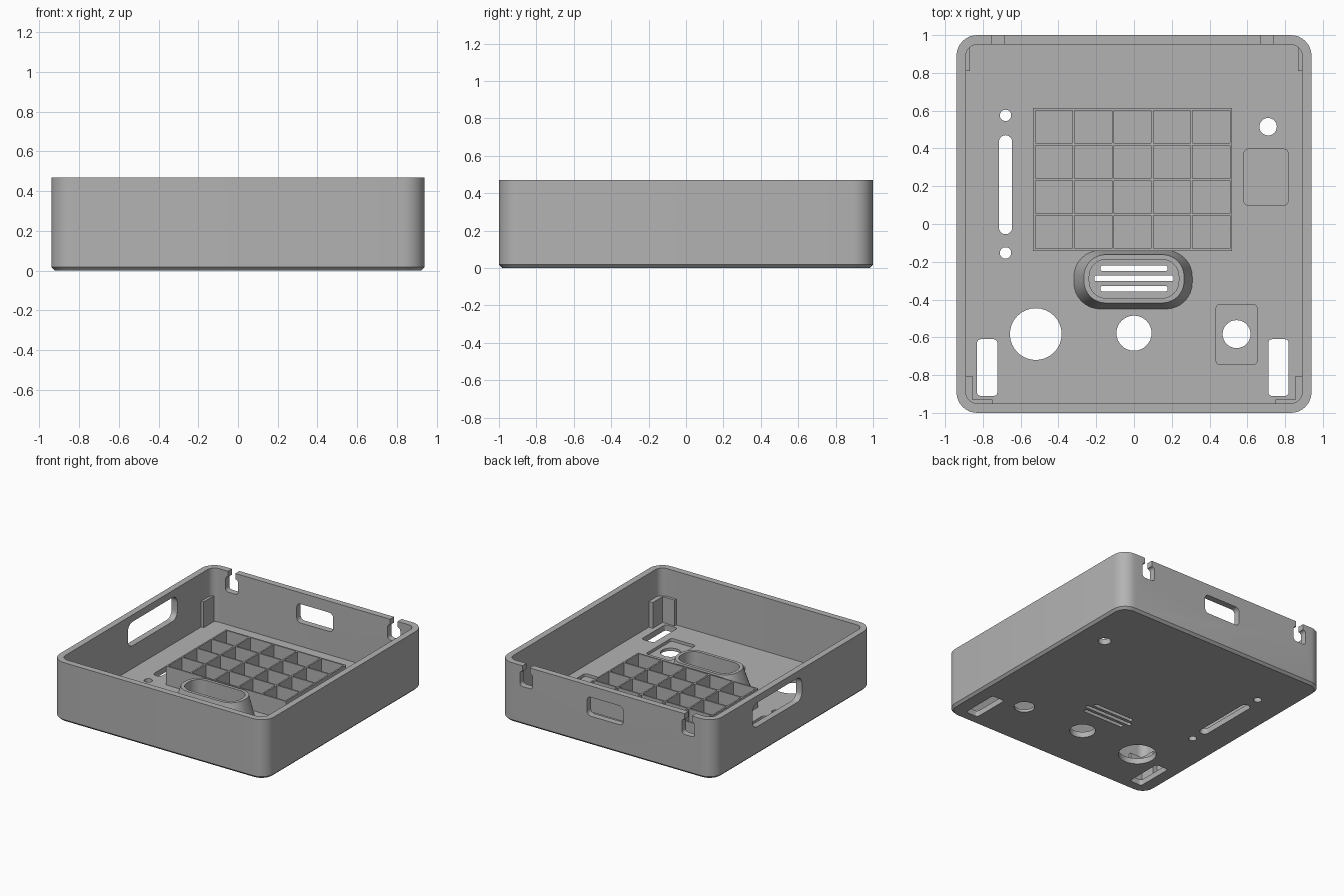
import bpy
import bmesh
from math import cos, sin, pi, radians
from mathutils import Matrix

cube = bpy.data.objects.get("Cube")
if cube:
    bpy.data.objects.remove(cube, do_unlink=True)

grey = bpy.data.materials.new("matte_grey")
grey.use_nodes = True
COLOUR = (0.45, 0.45, 0.45, 1)
grey.diffuse_color = COLOUR
grey.node_tree.nodes["Principled BSDF"].inputs["Base Color"].default_value = COLOUR

FLOOR, TOP = 0.045, 0.47
INNER_X, INNER_Y = 0.89, 0.95
FACE_BACK = Matrix(((1, 0, 0), (0, 0, -1), (0, 1, 0))).to_4x4()   # outline in x, z
FACE_SIDE = Matrix(((0, 0, 1), (1, 0, 0), (0, 1, 0))).to_4x4()    # outline in y, z


def rounded(cx, cy, hx, hy, r, steps=8):
    """Points around a rectangle with rounded corners."""
    r = min(r, hx - 1e-4, hy - 1e-4)
    pts = []
    for q, (sx, sy) in enumerate(((1, 1), (-1, 1), (-1, -1), (1, -1))):
        for i in range(steps + 1):
            a = (q + i / steps) * pi / 2
            pts.append((cx + sx * (hx - r) + r * cos(a), cy + sy * (hy - r) + r * sin(a)))
    return pts


def loft(name, rings, closed=False, turn=None):
    """Skin a stack of (outline, height) rings, capped or closed into a loop."""
    bm = bmesh.new()
    loops = [[bm.verts.new((x, y, z)) for x, y in outline] for outline, z in rings]
    pairs = list(zip(loops, loops[1:]))
    if closed:
        pairs.append((loops[-1], loops[0]))
    else:
        bm.faces.new(loops[0][::-1])
        bm.faces.new(loops[-1])
    for a, b in pairs:
        n = len(a)
        for i in range(n):
            j = (i + 1) % n
            bm.faces.new((a[i], a[j], b[j], b[i]))
    if turn:
        bm.transform(turn)
    bmesh.ops.recalc_face_normals(bm, faces=bm.faces)
    return finish(name, bm)


def finish(name, bm):
    mesh = bpy.data.meshes.new(name)
    bm.to_mesh(mesh)
    bm.free()
    mesh.materials.append(grey)
    obj = bpy.data.objects.new(name, mesh)
    bpy.context.collection.objects.link(obj)
    return obj


def boxes(name, spans):
    """One object from boxes given as (x0, x1, y0, y1, z0, z1)."""
    bm = bmesh.new()
    for x0, x1, y0, y1, z0, z1 in spans:
        m = Matrix.Translation(((x0 + x1) / 2, (y0 + y1) / 2, (z0 + z1) / 2))
        m = m @ Matrix.Diagonal((x1 - x0, y1 - y0, z1 - z0, 1))
        bmesh.ops.create_cube(bm, size=1, matrix=m)
    return finish(name, bm)


def activate(obj):
    bpy.ops.object.select_all(action='DESELECT')
    obj.select_set(True)
    bpy.context.view_layer.objects.active = obj


def cut(target, outline, low, high, turn=None):
    """Subtract an extruded outline from the target."""
    cutter = loft("cutter", [(outline, low), (outline, high)], turn=turn)
    cutter.hide_render = True
    mod = target.modifiers.new("cut", 'BOOLEAN')
    mod.operation, mod.solver, mod.object = 'DIFFERENCE', 'EXACT', cutter
    activate(target)
    bpy.ops.object.modifier_apply(modifier=mod.name)
    bpy.data.objects.remove(cutter, do_unlink=True)


# Open tray with a chamfered base
inner = rounded(0, 0, INNER_X, INNER_Y, 0.06)
outer = rounded(0, 0, 0.94, 1.0, 0.11)
base = rounded(0, 0, 0.922, 0.982, 0.092)
tray = loft("tray", [(base, 0), (outer, 0.018), (outer, TOP), (inner, TOP), (inner, FLOOR)])

# Shallow recesses in the floor
cut(tray, rounded(0.543, -0.585, 0.108, 0.16, 0.02), 0.022, 0.1)
cut(tray, rounded(0.699, 0.248, 0.116, 0.148, 0.02), 0.022, 0.1)

# Round holes through the floor
for x, y, r in ((-0.52, -0.583, 0.137), (0, -0.578, 0.093), (0.543, -0.583, 0.074),
                (-0.68, 0.575, 0.03), (-0.68, -0.153, 0.03), (0.71, 0.515, 0.046)):
    cut(tray, rounded(x, y, r, r, r), -0.1, 0.1)

# Slider slot, front openings and sound slits
cut(tray, rounded(-0.68, 0.208, 0.035, 0.262, 0.035), -0.1, 0.1)
for x in (-0.777, 0.765):
    cut(tray, rounded(x, -0.76, 0.054, 0.15, 0.02), -0.1, 0.1)
for y, half in ((-0.234, 0.178), (-0.288, 0.21), (-0.342, 0.178)):
    cut(tray, rounded(0, y, half, 0.015, 0.012), -0.1, 0.1)

# Wall openings: one in the side, one in the back, two notches in the back rim
cut(tray, rounded(0.2, 0.32, 0.31, 0.095, 0.06), -1.1, -0.8, FACE_SIDE)
cut(tray, rounded(0.01, 0.305, 0.16, 0.075, 0.035), -1.1, -0.9, FACE_BACK)
for x in (-0.72, 0.703):
    cut(tray, rounded(x, 0.365, 0.056, 0.06, 0.025), -1.1, -0.9, FACE_BACK)
    cut(tray, rounded(x, 0.45, 0.032, 0.08, 0.001), -1.1, -0.9, FACE_BACK)

# Flared sound duct over the slits
cy = -0.295
foot = rounded(-0.005, cy, 0.315, 0.156, 0.14)
rim_out = rounded(0, cy + 0.005, 0.265, 0.128, 0.115)
rim_in = rounded(0, cy + 0.005, 0.237, 0.103, 0.09)
duct = loft("sound_duct", [(foot, FLOOR - 0.005), (rim_out, 0.2), (rim_in, 0.2),
                           (rim_in, FLOOR - 0.005)], closed=True)

# Divider grid of five by four cells
x0, x1, y0, y1, t, z = -0.528, 0.513, -0.136, 0.608, 0.006, 0.195
spans = []
for i in range(6):
    x = x0 + (x1 - x0) * i / 5
    spans.append((x - t, x + t, y0 - t, y1 + t, FLOOR - 0.005, z))
for j in range(5):
    y = y0 + (y1 - y0) * j / 4
    spans.append((x0 - t, x1 + t, y - t, y + t, FLOOR - 0.005, z))
boxes("divider_grid", spans)

# Corner tabs: straight at the back, angled at the front
spans = []
for s in (-1, 1):
    def tab(xa, xb, ya, yb):
        spans.append((min(s * xa, s * xb), max(s * xa, s * xb), ya, yb, FLOOR - 0.005, 0.25))
    tab(0.868, INNER_X + 0.005, 0.81, 0.94)
    tab(0.855, INNER_X + 0.005, -0.935, -0.805)
    tab(0.75, 0.88, -INNER_Y - 0.005, -0.928)
boxes("corner_tabs", spans)

# Smooth the rounded walls, keep edges crisp
for obj in (tray, duct):
    activate(obj)
    bpy.ops.object.shade_smooth_by_angle(angle=radians(30))
